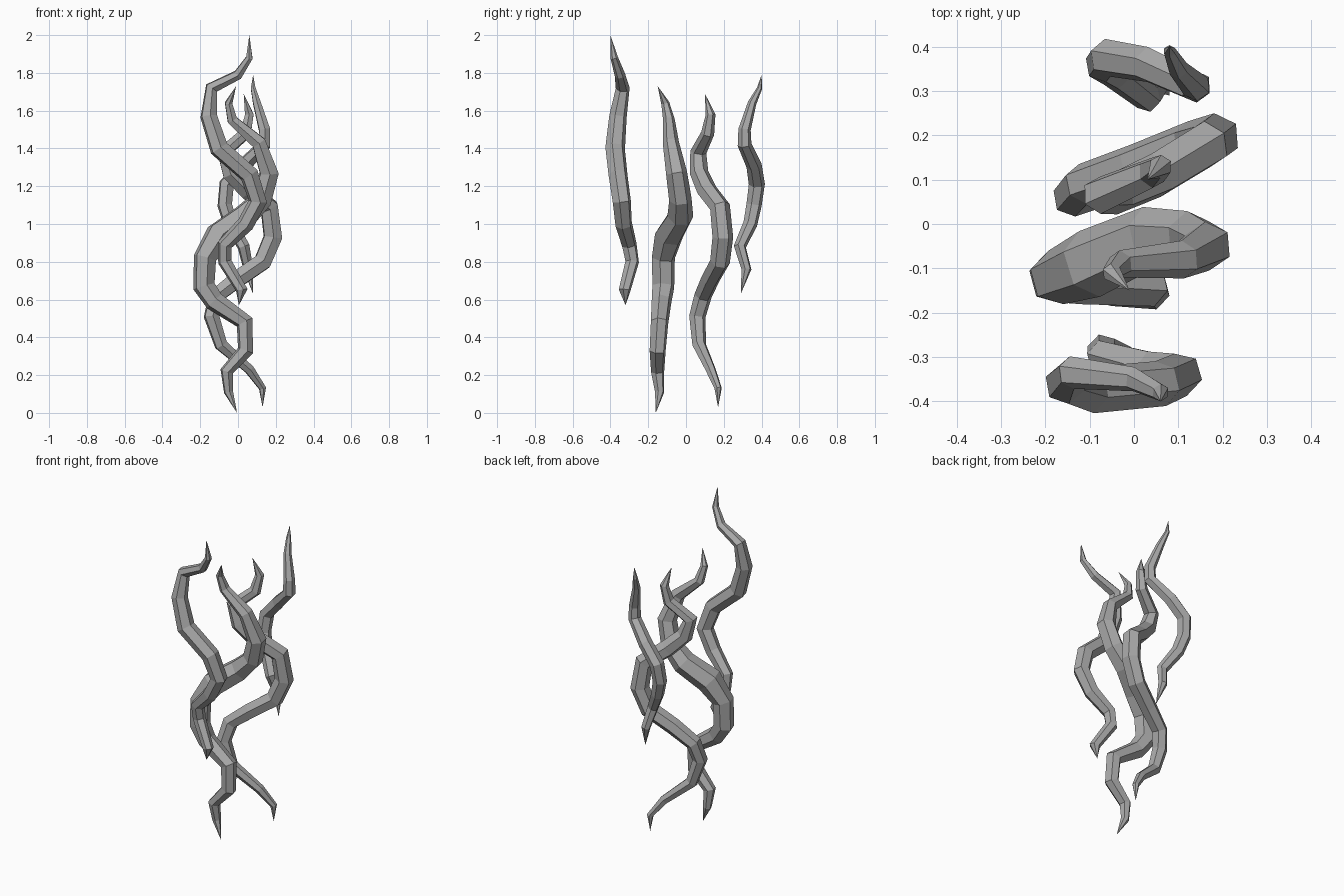
import bpy
import bmesh
import math
from mathutils import Vector

SIDES = 6

default_cube = bpy.data.objects.get("Cube")
if default_cube:
    bpy.data.objects.remove(default_cube, do_unlink=True)

# One plain grey for every tendril
grey = bpy.data.materials.new("tendril grey")
grey.use_nodes = True
colour = (.4, .4, .4, 1)
grey.diffuse_color = colour
shader = next(node for node in grey.node_tree.nodes if node.type == "BSDF_PRINCIPLED")
shader.inputs["Base Color"].default_value = colour


def tangent_at(points, index):
    """Average direction of the segments that meet at an inner point."""
    before = (points[index] - points[index - 1]).normalized()
    after = (points[index + 1] - points[index]).normalized()
    return (before + after).normalized()


def make_tendril(name, root, path, tip):
    """Sweep a faceted tube along a path of (x, y, z, radius), pointed at root and tip."""
    points = [Vector(root)] + [Vector(step[:3]) for step in path] + [Vector(tip)]
    mesh_builder = bmesh.new()
    rings = []
    previous = tangent_at(points, 1)
    side = previous.orthogonal().normalized()

    # Rings carried along the path without twisting
    for index, step in enumerate(path, start=1):
        tangent = tangent_at(points, index)
        side = previous.rotation_difference(tangent) @ side
        side = (side - tangent * side.dot(tangent)).normalized()
        across = tangent.cross(side)
        ring = []
        for corner in range(SIDES):
            angle = math.tau * corner / SIDES
            offset = side * math.cos(angle) + across * math.sin(angle)
            ring.append(mesh_builder.verts.new(points[index] + offset * step[3]))
        rings.append(ring)
        previous = tangent

    # Walls between rings, then pointed ends
    root_point = mesh_builder.verts.new(points[0])
    tip_point = mesh_builder.verts.new(points[-1])
    for corner in range(SIDES):
        after = (corner + 1) % SIDES
        for lower, upper in zip(rings, rings[1:]):
            mesh_builder.faces.new((lower[corner], lower[after], upper[after], upper[corner]))
        mesh_builder.faces.new((root_point, rings[0][after], rings[0][corner]))
        mesh_builder.faces.new((tip_point, rings[-1][corner], rings[-1][after]))

    bmesh.ops.recalc_face_normals(mesh_builder, faces=mesh_builder.faces)
    mesh = bpy.data.meshes.new(name)
    mesh_builder.to_mesh(mesh)
    mesh_builder.free()
    mesh.materials.append(grey)
    tendril = bpy.data.objects.new(name, mesh)
    bpy.context.scene.collection.objects.link(tendril)


# Tall tendril at the front
make_tendril("front_tendril", (.005, -.32, .57), [
    (.02, -.325, .65, .032), (-.07, -.285, .8, .037), (-.07, -.3, .89, .04),
    (.04, -.33, 1, .046), (.105, -.34, 1.12, .05), (.06, -.36, 1.26, .052),
    (-.1, -.375, 1.4, .053), (-.155, -.36, 1.57, .047), (-.14, -.335, 1.72, .037),
    (0, -.35, 1.79, .028), (.06, -.38, 1.88, .02),
], (.06, -.4, 2))

# Thick tendril reaching the ground
make_tendril("front_middle_tendril", (-.005, -.16, 0), [
    (-.05, -.14, .11, .025), (-.06, -.15, .22, .036), (.04, -.15, .33, .044),
    (.035, -.14, .48, .048), (-.125, -.13, .59, .054), (-.18, -.12, .67, .06),
    (-.175, -.12, .82, .063), (-.1, -.09, .94, .078), (.035, -.03, 1.04, .07),
    (.125, -.03, 1.13, .06), (.165, -.05, 1.27, .056), (.11, -.08, 1.43, .043),
    (-.03, -.09, 1.55, .031), (-.05, -.11, 1.64, .022),
], (-.01, -.15, 1.73))

# Bulging tendril reaching the ground
make_tendril("back_middle_tendril", (.13, .17, .03), [
    (.13, .17, .13, .02), (.06, .13, .23, .028), (-.09, .07, .36, .037),
    (-.14, .06, .51, .044), (-.115, .09, .62, .047), (0, .13, .71, .05),
    (.13, .18, .8, .053), (.185, .195, .93, .055), (.165, .18, 1.09, .054),
    (.05, .11, 1.18, .053), (-.04, .07, 1.27, .049), (-.075, .065, 1.38, .043),
    (.04, .115, 1.48, .035), (.06, .13, 1.58, .026),
], (.03, .1, 1.69))

# Short tendril at the back
make_tendril("back_tendril", (.08, .29, .63), [
    (.055, .32, .76, .027), (.03, .285, .88, .033), (-.04, .34, 1, .038),
    (-.07, .36, 1.1, .041), (-.06, .375, 1.21, .043), (.03, .36, 1.31, .041),
    (.14, .31, 1.42, .037), (.14, .31, 1.5, .033), (.1, .35, 1.64, .023),
    (.08, .39, 1.72, .014),
], (.08, .4, 1.79))
